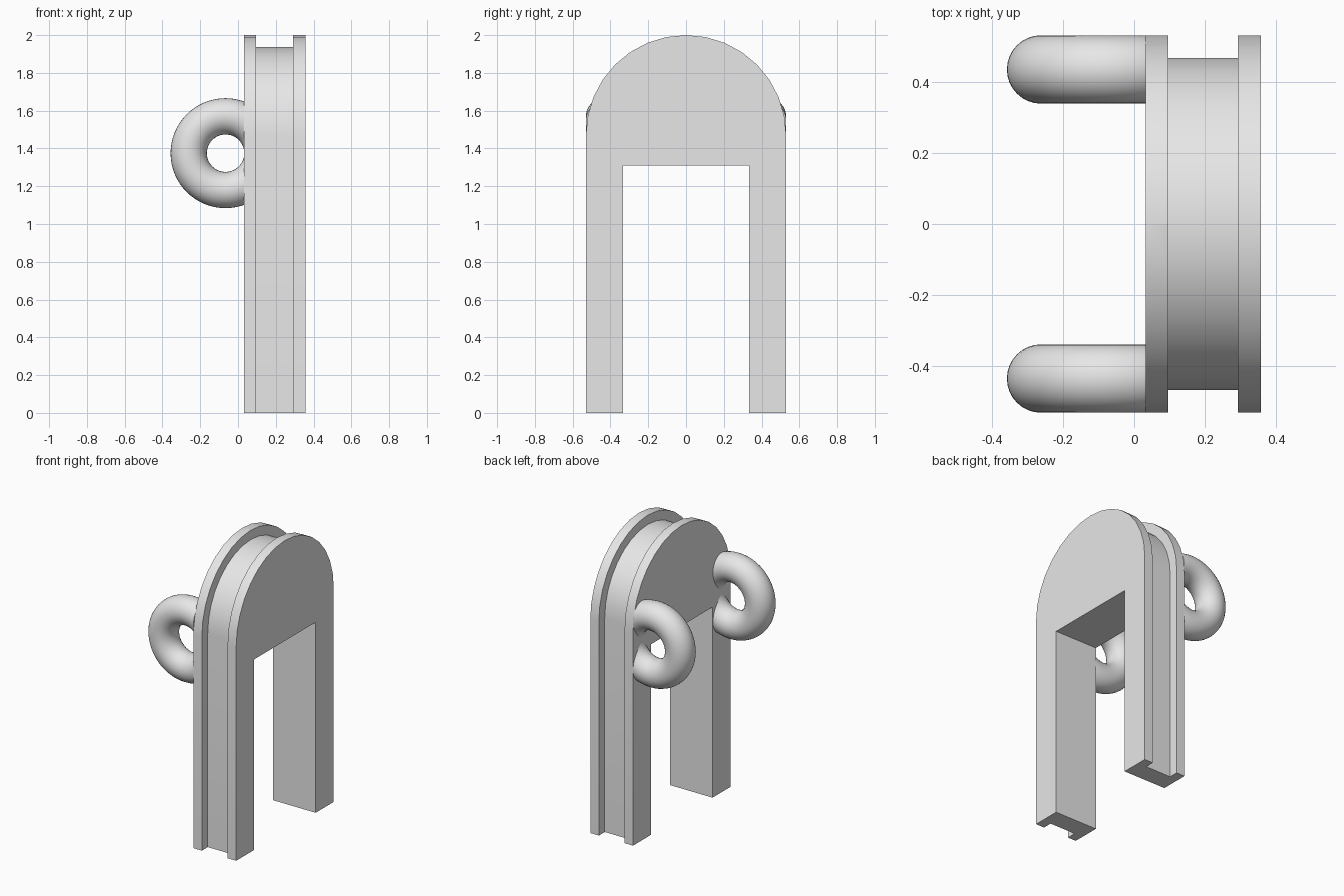
import bpy, bmesh, math
from mathutils import Matrix, Vector

cube = bpy.data.objects.get("Cube")
if cube:
    bpy.data.objects.remove(cube, do_unlink=True)

grey = bpy.data.materials.new("plain_grey")
grey.use_nodes = True
GREY = (0.8, 0.8, 0.8, 1)
grey.diffuse_color = GREY
grey.node_tree.nodes["Principled BSDF"].inputs["Base Color"].default_value = GREY

SPRING = 1.47      # height where the round top begins
X_BACK, X_FRONT = 0.032, 0.357


def arch(radius, foot):
    """Outline of a round-topped arch from one foot over to the other."""
    steps = 16
    arc = [(radius * math.cos(math.pi * i / steps),
            SPRING + radius * math.sin(math.pi * i / steps)) for i in range(steps + 1)]
    return [(radius, foot)] + arc + [(-radius, foot)]


def make_object(name, bm):
    mesh = bpy.data.meshes.new(name)
    bm.to_mesh(mesh)
    bm.free()
    mesh.materials.append(grey)
    obj = bpy.data.objects.new(name, mesh)
    bpy.context.collection.objects.link(obj)
    return obj


def extrude_profile(name, outline, x0, x1):
    bm = bmesh.new()
    face = bm.faces.new([bm.verts.new((x0, y, z)) for y, z in outline])
    result = bmesh.ops.extrude_face_region(bm, geom=[face], use_keep_orig=True)
    moved = [v for v in result["geom"] if isinstance(v, bmesh.types.BMVert)]
    bmesh.ops.translate(bm, verts=moved, vec=(x1 - x0, 0, 0))
    bmesh.ops.recalc_face_normals(bm, faces=bm.faces)
    return make_object(name, bm)


def smooth(obj):
    bpy.ops.object.select_all(action="DESELECT")
    obj.select_set(True)
    bpy.context.view_layer.objects.active = obj
    bpy.ops.object.shade_smooth_by_angle(angle=math.radians(30))


# Arch body with a square-headed opening between its legs
opening = [(-0.334, 0), (-0.334, 1.31), (0.334, 1.31), (0.334, 0)]
body = extrude_profile("arch_body", arch(0.53, 0) + opening, X_BACK, X_FRONT)

# Groove running up the legs and over the top
band = arch(0.7, -0.1) + arch(0.466, -0.1)[::-1]
cutter = extrude_profile("groove_cutter", band, 0.096, 0.292)
cutter.hide_render = True
groove = body.modifiers.new("groove", "BOOLEAN")
groove.operation = "DIFFERENCE"
groove.solver = "EXACT"
groove.object = cutter
bpy.context.view_layer.objects.active = body
bpy.ops.object.modifier_apply(modifier=groove.name)
bpy.data.objects.remove(cutter, do_unlink=True)
smooth(body)


# Rings on the back, trimmed flush against the body
def ring(name, y, major=0.195, minor=0.096, around=64, tube=32):
    bm = bmesh.new()
    start = Vector((major, 0, 0))
    loop = [bm.verts.new(start + minor * Vector((math.cos(a), math.sin(a), 0)))
            for a in (math.tau * i / tube for i in range(tube))]
    edges = [bm.edges.new((loop[i], loop[i - 1])) for i in range(tube)]
    bmesh.ops.spin(bm, geom=loop + edges, cent=(0, 0, 0), axis=(0, 1, 0),
                   angle=math.tau, steps=around, use_merge=True)
    bmesh.ops.remove_doubles(bm, verts=bm.verts, dist=0.0001)
    bm.transform(Matrix.Translation((-0.066, y, 1.375)))
    cut = bmesh.ops.bisect_plane(bm, geom=bm.verts[:] + bm.edges[:] + bm.faces[:],
                                 plane_co=(X_BACK + 0.001, 0, 0), plane_no=(1, 0, 0),
                                 clear_outer=True)
    rim = [e for e in cut["geom_cut"] if isinstance(e, bmesh.types.BMEdge)]
    bmesh.ops.holes_fill(bm, edges=rim)
    bmesh.ops.recalc_face_normals(bm, faces=bm.faces)
    smooth(make_object(name, bm))


for side, y in (("front", -0.434), ("rear", 0.434)):
    ring(side + "_ring", y)
